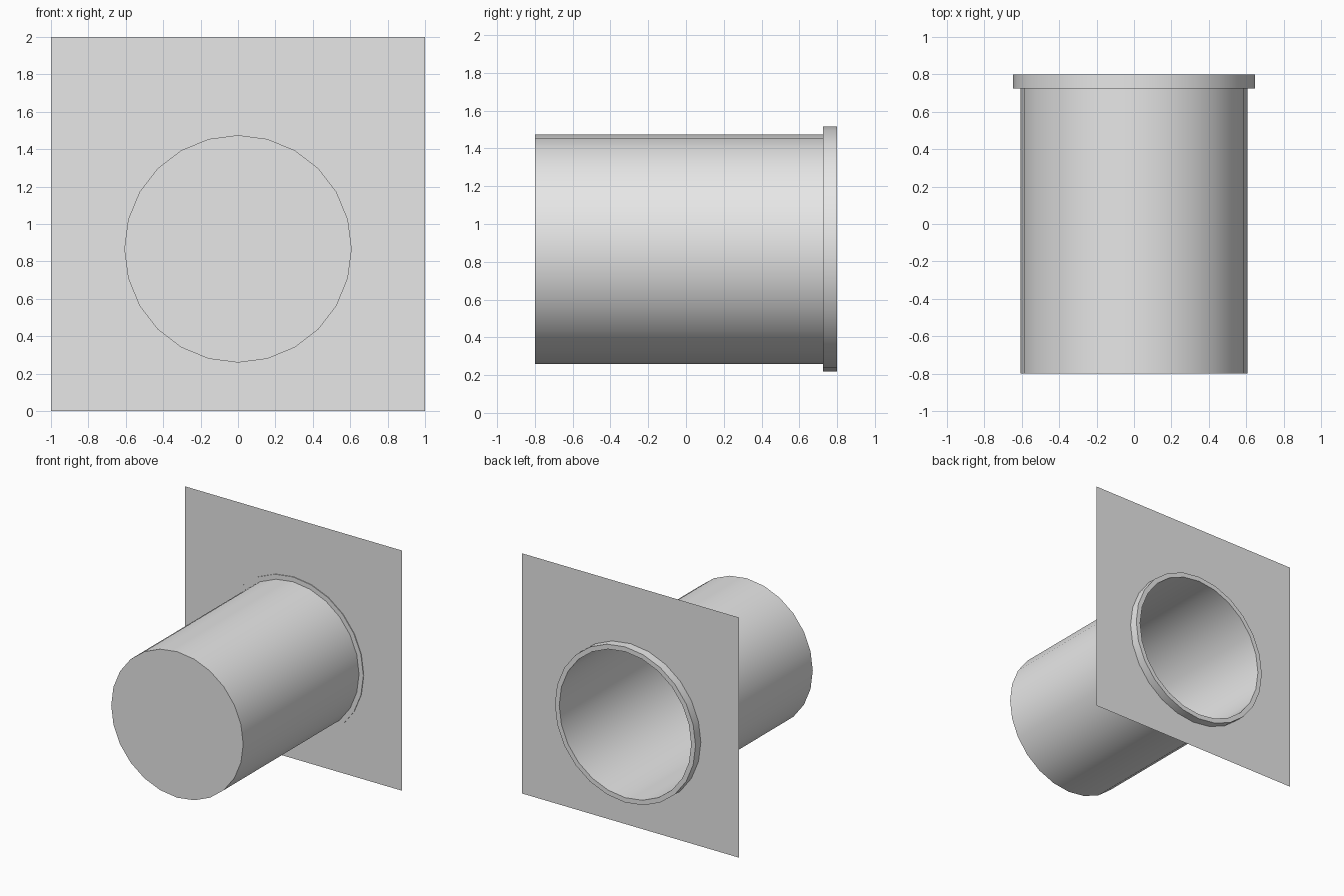
import bpy, bmesh
from math import sin, cos, tau, radians

cube = bpy.data.objects.get("Cube")
if cube:
    bpy.data.objects.remove(cube)

SIDES = 24
AXIS_Z = 0.867
TUBE_R, RIM_R = 0.608, 0.648
FRONT, BACK = -0.8, 0.8
RIM_FRONT, PLATE_Y = 0.724, 0.73

grey = bpy.data.materials.new("light grey")
grey.use_nodes = True
grey.diffuse_color = (0.8, 0.8, 0.8, 1)
grey.node_tree.nodes["Principled BSDF"].inputs["Base Color"].default_value = grey.diffuse_color


def circle(bm, radius, y):
    """Ring of vertices around the tube axis."""
    angles = [tau * i / SIDES for i in range(SIDES)]
    return [bm.verts.new((radius * cos(a), y, AXIS_Z + radius * sin(a))) for a in angles]


def bridge(bm, a, b):
    for i in range(SIDES):
        j = (i + 1) % SIDES
        bm.faces.new((a[i], a[j], b[j], b[i]))


def finish(name, bm, smooth=True):
    mesh = bpy.data.meshes.new(name)
    bm.to_mesh(mesh)
    bm.free()
    mesh.materials.append(grey)
    obj = bpy.data.objects.new(name, mesh)
    bpy.context.collection.objects.link(obj)
    if smooth:
        bpy.ops.object.select_all(action="DESELECT")
        obj.select_set(True)
        bpy.context.view_layer.objects.active = obj
        bpy.ops.object.shade_smooth_by_angle(angle=radians(30))
    return obj


# Thin-walled tube, closed at the front and open at the back
bm = bmesh.new()
front, back = circle(bm, TUBE_R, FRONT), circle(bm, TUBE_R, BACK)
bridge(bm, front, back)
bm.faces.new(front)
# front cap looks to -y, wall looks outward
bmesh.ops.recalc_face_normals(bm, faces=bm.faces)
cap = next(f for f in bm.faces if len(f.verts) == SIDES)
if cap.normal.y > 0:
    bmesh.ops.reverse_faces(bm, faces=bm.faces)
finish("tube", bm)

# Collar around the open end
bm = bmesh.new()
profile = [(TUBE_R, RIM_FRONT), (RIM_R, RIM_FRONT), (RIM_R, BACK), (TUBE_R, BACK)]
loops = [circle(bm, r, y) for r, y in profile]
for a, b in zip(loops, loops[1:]):
    bridge(bm, a, b)
bmesh.ops.recalc_face_normals(bm, faces=bm.faces)
if max(bm.faces, key=lambda f: f.calc_center_median().y).normal.y < 0:
    bmesh.ops.reverse_faces(bm, faces=bm.faces)
finish("collar", bm)

# Square wall plate with a round opening hidden under the collar
bm = bmesh.new()
corners = [bm.verts.new((x, PLATE_Y, z)) for x, z in ((-1, 0), (1, 0), (1, 2), (-1, 2))]
opening = circle(bm, (TUBE_R + RIM_R) / 2, PLATE_Y)
edges = []
for loop in (corners, opening):
    edges += [bm.edges.new((v, loop[i - 1])) for i, v in enumerate(loop)]
bmesh.ops.triangle_fill(bm, edges=edges, use_beauty=True, normal=(0, -1, 0))
bmesh.ops.dissolve_limit(bm, angle_limit=radians(1), verts=bm.verts, edges=bm.edges)
finish("wall_plate", bm, smooth=False)
